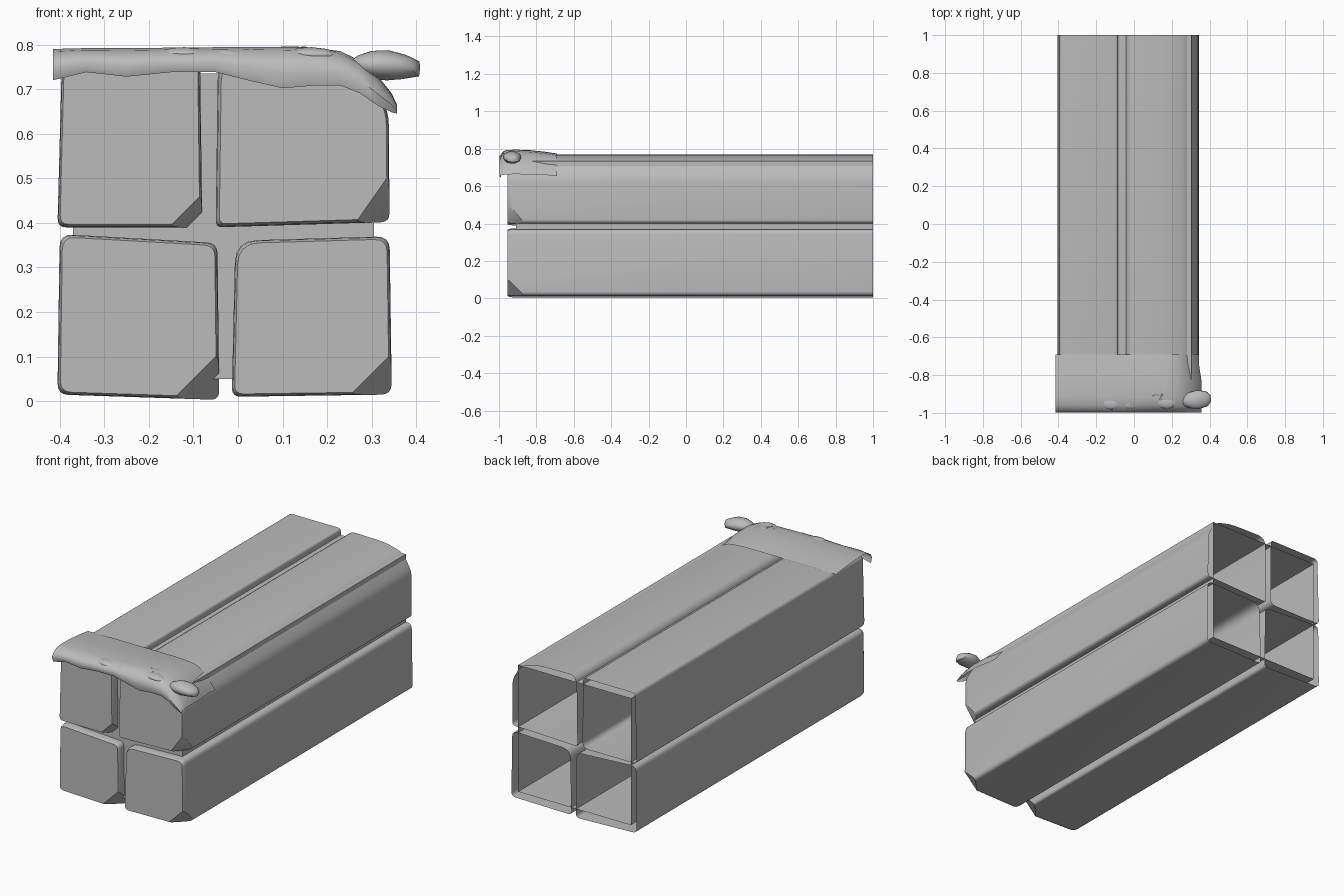
import bpy
import bmesh
import math
from mathutils import Vector

cube = bpy.data.objects.get("Cube")
if cube:
    bpy.data.objects.remove(cube, do_unlink=True)

stone = bpy.data.materials.new("stone_grey")
stone.use_nodes = True
colour = (0.5, 0.5, 0.5, 1)
stone.diffuse_color = colour
stone.node_tree.nodes["Principled BSDF"].inputs["Base Color"].default_value = colour


def finish(bm, name, angle=35):
    mesh = bpy.data.meshes.new(name)
    bm.to_mesh(mesh)
    bm.free()
    obj = bpy.data.objects.new(name, mesh)
    bpy.context.collection.objects.link(obj)
    mesh.materials.append(stone)
    bpy.ops.object.select_all(action='DESELECT')
    obj.select_set(True)
    bpy.context.view_layer.objects.active = obj
    bpy.ops.object.shade_smooth_by_angle(angle=math.radians(angle))
    return obj


def rounded(corners, steps=4):
    """Round each (x, z, radius) corner of an outline with a short curve."""
    pts = []
    for i, (x, z, r) in enumerate(corners):
        p = Vector((x, z))
        a = Vector(corners[i - 1][:2])
        b = Vector(corners[(i + 1) % len(corners)][:2])
        a = p + (a - p).normalized() * r
        b = p + (b - p).normalized() * r
        for k in range(steps + 1):
            t = k / steps
            pts.append(a * (1 - t) ** 2 + p * 2 * t * (1 - t) + b * t * t)
    return pts


def skin(bm, rows, closed):
    """Join rows of points with quads and return the vertex rows."""
    grid = [[bm.verts.new(p) for p in row] for row in rows]
    for r0, r1 in zip(grid, grid[1:]):
        n = len(r0)
        for j in range(n if closed else n - 1):
            k = (j + 1) % n
            bm.faces.new((r0[j], r0[k], r1[k], r1[j]))
    return grid


def block(name, corners, chips):
    """Long hollow block, open at the back, with a worn front end."""
    outline = rounded(corners)
    mid = sum(outline, Vector((0, 0))) / len(outline)
    rows = []
    for y, s in ((1, 1), (-0.925, 1), (-0.945, 0.99), (-0.955, 0.965)):
        rows.append([(mid.x + (p.x - mid.x) * s, y, mid.y + (p.y - mid.y) * s)
                     for p in outline])
    bm = bmesh.new()
    grid = skin(bm, rows, True)
    bm.faces.new(grid[-1])
    # Chipped front corners
    for point, normal in chips:
        cut = bmesh.ops.bisect_plane(
            bm, geom=bm.verts[:] + bm.edges[:] + bm.faces[:],
            plane_co=point, plane_no=normal, clear_outer=True)
        edges = [e for e in cut["geom_cut"] if isinstance(e, bmesh.types.BMEdge)]
        if edges:
            bmesh.ops.contextual_create(bm, geom=edges)
    bmesh.ops.recalc_face_normals(bm, faces=bm.faces[:])
    finish(bm, name)


# Four stone blocks, outlines run counter-clockwise from the lower left
block("upper_right_block",
      [(-0.405, 0.39, .02), (-0.08, 0.39, .035), (-0.085, 0.77, .015), (-0.395, 0.77, .02)],
      [((-0.15, -0.955, 0.395), (0.9, -0.8, -0.9))])
block("upper_left_block",
      [(-0.05, 0.39, .015), (0.34, 0.402, .02), (0.338, 0.65, .03),
       (0.29, 0.735, .03), (0.2, 0.765, .06), (-0.045, 0.77, .05)],
      [((0.265, -0.955, 0.402), (1, -0.8, -0.7))])
block("lower_right_block",
      [(-0.405, 0.015, .025), (-0.042, 0.003, .02), (-0.046, 0.355, .025), (-0.4, 0.375, .03)],
      [((-0.14, -0.955, 0.01), (1, -1, -1))])
block("lower_left_block",
      [(-0.014, 0.01, .02), (0.345, 0.015, .025), (0.34, 0.37, .03), (-0.006, 0.36, .05)],
      [((0.25, -0.955, 0.012), (1, -1, -1)),
       ((0.02, -0.955, 0.36), (-1, -0.7, 0.8))])

# Mortar core, open at the back
bm = bmesh.new()
core = [(-0.37, 0.05), (0.305, 0.05), (0.305, 0.735), (-0.37, 0.735)]
grid = skin(bm, [[(x, y, z) for x, z in core] for y in (1, -0.91)], True)
bm.faces.new(grid[-1])
bmesh.ops.recalc_face_normals(bm, faces=bm.faces[:])
finish(bm, "mortar_core")

# Draped cap: x, crest height, front hem height, back hem height
stations = [
    (-0.415, .79, .72, .772), (-0.34, .792, .738, .773), (-0.25, .792, .728, .774),
    (-0.15, .793, .738, .774), (-0.05, .794, .738, .774), (0.03, .795, .718, .774),
    (0.1, .795, .702, .774), (0.17, .793, .708, .772), (0.23, .785, .708, .765),
    (0.275, .763, .69, .747), (0.315, .728, .662, .715), (0.345, .69, .648, .675),
    (0.357, .664, .645, .655)]
rows = []
for x, crest, hem, back in stations:
    xb = x - 0.012 * max(0, min(1, (x - 0.2) / 0.1))
    rise = crest - back
    drop = crest - hem
    rows.append([(xb, -0.69, back), (xb, -0.75, back + rise * .45),
                 (x, -0.83, back + rise * .85), (x, -0.92, crest),
                 (x, -0.96, crest - drop * .08), (x, -0.985, crest - drop * .3),
                 (x, -0.998, crest - drop * .6), (x, -0.988, hem)])
bm = bmesh.new()
skin(bm, rows, False)
bmesh.ops.recalc_face_normals(bm, faces=bm.faces[:])
finish(bm, "draped_cap", 60)


# Pebbles and flakes resting on the cap
def pebble(name, centre, size, turn=0, tilt=0, detail=2):
    bm = bmesh.new()
    bmesh.ops.create_icosphere(bm, subdivisions=detail, radius=1)
    for v in bm.verts:
        v.co *= 1 + 0.08 * math.sin(5 * v.co.x + 3 * v.co.z)
    obj = finish(bm, name, 40)
    obj.location = centre
    obj.scale = size
    obj.rotation_euler = (0, tilt, turn)


pebble("large_pebble", (0.335, -0.93, 0.753), (.083, .05, .034), 0.1, 0.08)
pebble("right_pebble", (-0.12, -0.95, 0.778), (.065, .032, .016))
pebble("middle_pebble", (-0.015, -0.95, 0.775), (.053, .029, .015), 0.1, 0.1)
pebble("left_pebble", (0.165, -0.945, 0.777), (.064, .032, .017), -0.1)
for i, turn in enumerate((0.5, -0.5, 1.2)):
    pebble("flake_%d" % (i + 1), (0.11 + 0.02 * i, -0.905, 0.79),
           (.045, .007, .006), turn, 0.05, 1)
